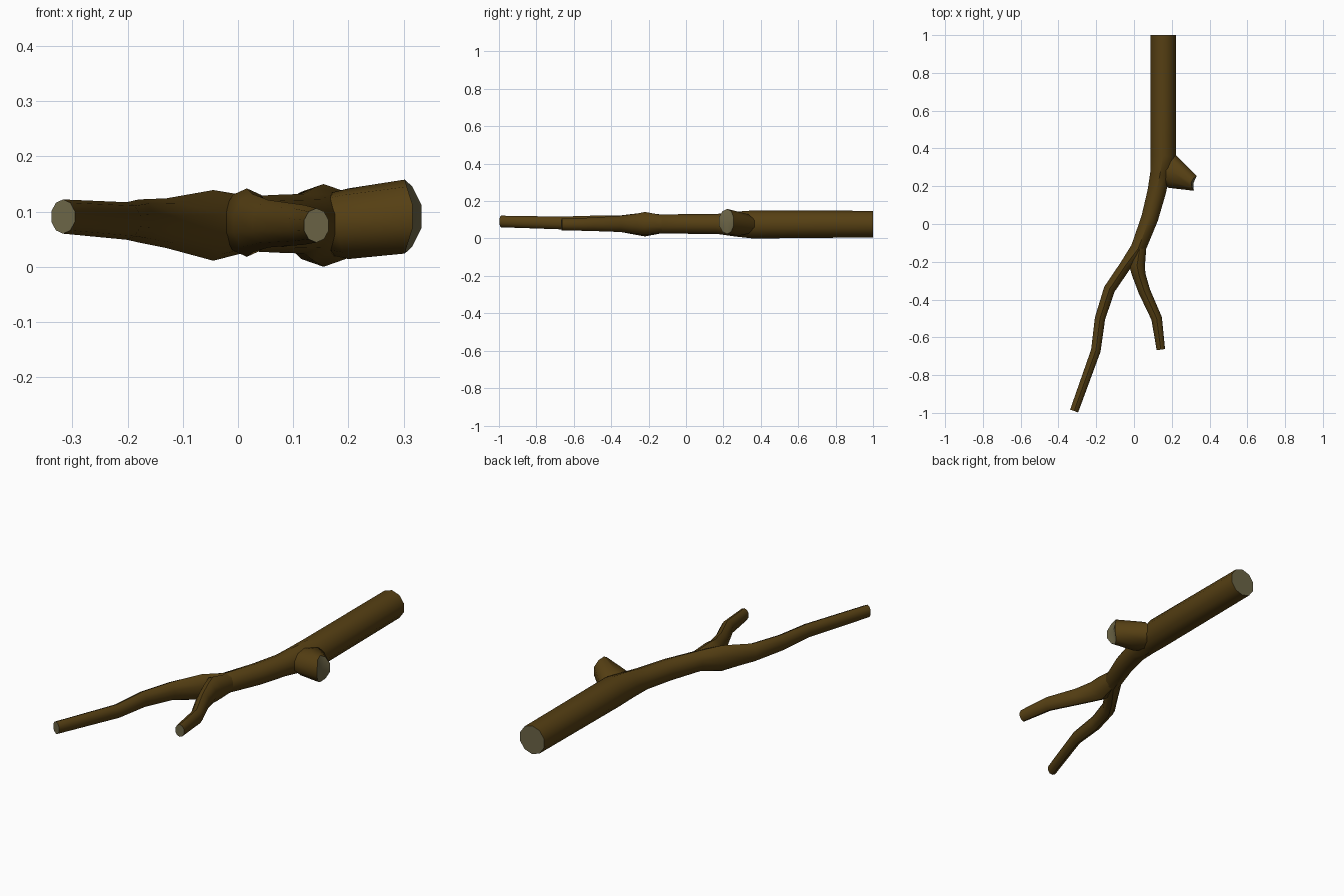
import bpy, bmesh, math
from mathutils import Vector

if "Cube" in bpy.data.objects:
    bpy.data.objects.remove(bpy.data.objects["Cube"])

SIDES = 10


def material(name, rgb):
    m = bpy.data.materials.new(name)
    m.diffuse_color = (*rgb, 1)
    m.use_nodes = True
    m.node_tree.nodes["Principled BSDF"].inputs["Base Color"].default_value = m.diffuse_color
    return m


bark = material("brown bark", (0.092, 0.050, 0.0065))
wood = material("pale cut wood", (0.150, 0.130, 0.062))


def limb(name, path, cap_start=False, cap_end=True, facing=None, notch=0.0):
    """Loft elliptical rings (x, y, z, half width, half height) along a path."""
    bm = bmesh.new()
    pts = [Vector(p[:3]) for p in path]
    rings = []
    for i, (x, y, z, rw, rz) in enumerate(path):
        a = pts[i] - pts[i - 1] if i else pts[1] - pts[0]
        b = pts[i + 1] - pts[i] if i < len(pts) - 1 else a
        t = Vector(facing) if facing else a.normalized() + b.normalized()
        t.z = 0
        t.normalize()
        side = Vector((-t.y, t.x, 0))
        ring = []
        for k in range(SIDES):
            ang = 2 * math.pi * (k + 0.5) / SIDES
            c, s = math.cos(ang), math.sin(ang)
            # slightly enlarged so the flats match the round outline
            co = pts[i] + side * (rw * 1.03 * c) + Vector((0, 0, rz * s))
            if i == len(path) - 1:
                co -= t * notch * s * s
            ring.append(bm.verts.new(co))
        rings.append(ring)
    for r0, r1 in zip(rings, rings[1:]):
        for k in range(SIDES):
            j = (k + 1) % SIDES
            bm.faces.new((r0[k], r0[j], r1[j], r1[k]))
    # sawn ends
    for ring, wanted in ((rings[0], cap_start), (rings[-1], cap_end)):
        if wanted:
            mid = bm.verts.new(sum((v.co for v in ring), Vector()) / SIDES)
            for k in range(SIDES):
                f = bm.faces.new((ring[k], ring[(k + 1) % SIDES], mid))
                f.material_index = 1
    bmesh.ops.recalc_face_normals(bm, faces=bm.faces)
    me = bpy.data.meshes.new(name)
    bm.to_mesh(me)
    bm.free()
    me.materials.append(bark)
    me.materials.append(wood)
    ob = bpy.data.objects.new(name, me)
    bpy.context.collection.objects.link(ob)
    bpy.ops.object.select_all(action='DESELECT')
    ob.select_set(True)
    bpy.context.view_layer.objects.active = ob
    bpy.ops.object.shade_smooth_by_angle(angle=math.radians(40))
    return ob


# thick stem running into the long twig
limb("main_branch", [
    (0.155, 1.00, 0.077, 0.068, 0.071),
    (0.155, 0.36, 0.075, 0.068, 0.075),
    (0.137, 0.26, 0.077, 0.053, 0.066),
    (0.120, 0.17, 0.078, 0.050, 0.054),
    (0.083, 0.03, 0.078, 0.046, 0.053),
    (0.022, -0.13, 0.078, 0.041, 0.050),
    (-0.045, -0.22, 0.075, 0.031, 0.064),
    (-0.130, -0.345, 0.079, 0.031, 0.045),
    (-0.180, -0.50, 0.083, 0.028, 0.039),
    (-0.202, -0.67, 0.083, 0.026, 0.034),
    (-0.317, -0.99, 0.091, 0.023, 0.031),
], cap_start=True)

# shorter twig of the fork
limb("side_twig", [
    (0.033, -0.11, 0.078, 0.034, 0.044),
    (0.016, -0.22, 0.080, 0.043, 0.062),
    (0.026, -0.27, 0.079, 0.036, 0.053),
    (0.055, -0.357, 0.078, 0.032, 0.043),
    (0.120, -0.50, 0.076, 0.029, 0.036),
    (0.142, -0.665, 0.075, 0.023, 0.031),
])

# sawn-off stub on the stem
limb("branch_stub", [
    (0.140, 0.290, 0.077, 0.060, 0.050),
    (0.200, 0.280, 0.078, 0.092, 0.064),
    (0.327, 0.215, 0.091, 0.041, 0.067),
], facing=(0.98, -0.2, 0), notch=0.025)
